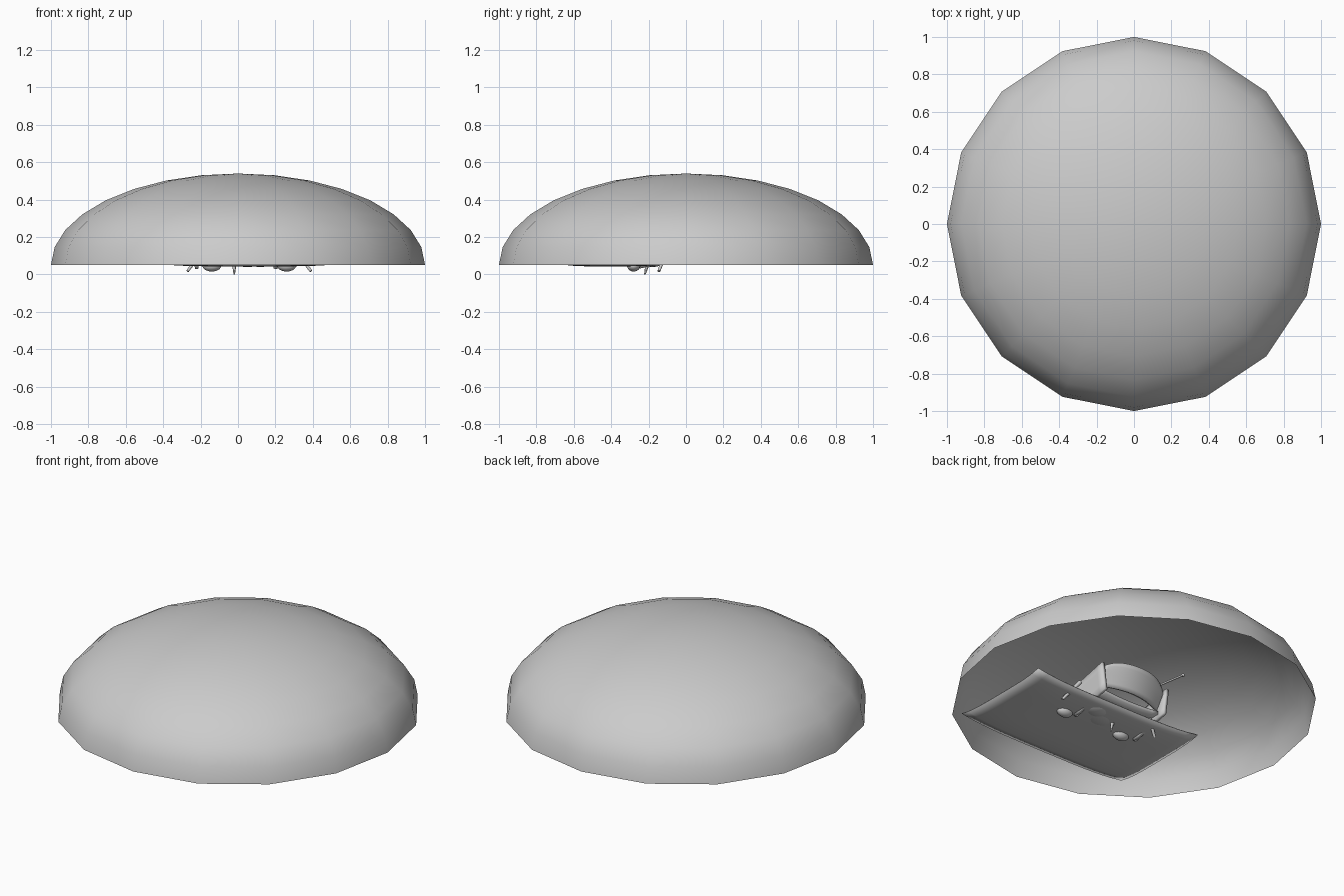
import bpy, bmesh, math
from mathutils import Vector

old = bpy.data.objects.get("Cube")
if old:
    bpy.data.objects.remove(old, do_unlink=True)

grey = bpy.data.materials.new("light_grey")
grey.use_nodes = True
grey.diffuse_color = (0.6, 0.6, 0.6, 1)
grey.node_tree.nodes["Principled BSDF"].inputs["Base Color"].default_value = (0.6, 0.6, 0.6, 1)


def finish(bm, name, angle=50):
    mesh = bpy.data.meshes.new(name)
    bm.to_mesh(mesh)
    bm.free()
    mesh.materials.append(grey)
    ob = bpy.data.objects.new(name, mesh)
    bpy.context.collection.objects.link(ob)
    bpy.ops.object.select_all(action="DESELECT")
    ob.select_set(True)
    bpy.context.view_layer.objects.active = ob
    bpy.ops.object.shade_smooth_by_angle(angle=math.radians(angle))
    return ob


def ball(name, centre, size):
    bm = bmesh.new()
    bmesh.ops.create_uvsphere(bm, u_segments=16, v_segments=10, radius=1)
    bmesh.ops.scale(bm, vec=size, verts=bm.verts)
    bmesh.ops.translate(bm, vec=centre, verts=bm.verts)
    return finish(bm, name)


def rod(name, start, end, r1, r2):
    a, b = Vector(start), Vector(end)
    bm = bmesh.new()
    bmesh.ops.create_cone(bm, cap_ends=True, segments=8, radius1=r1, radius2=r2, depth=(b - a).length)
    turn = (b - a).to_track_quat("Z", "Y").to_matrix()
    bmesh.ops.rotate(bm, matrix=turn, verts=bm.verts)
    bmesh.ops.translate(bm, vec=(a + b) / 2, verts=bm.verts)
    return finish(bm, name)


def sheet(name, shape, nu, nv, thickness=0):
    """Surface from shape(u, v) with u and v running from -1 to 1."""
    bm = bmesh.new()
    rows = [[bm.verts.new(shape(2 * i / nu - 1, 2 * j / nv - 1)) for j in range(nv + 1)]
            for i in range(nu + 1)]
    for i in range(nu):
        for j in range(nv):
            bm.faces.new((rows[i][j], rows[i + 1][j], rows[i + 1][j + 1], rows[i][j + 1]))
    ob = finish(bm, name)
    if thickness:
        mod = ob.modifiers.new("thickness", "SOLIDIFY")
        mod.thickness = thickness
        mod.offset = 0
    return ob


# Open half-sphere shell
bm = bmesh.new()
bmesh.ops.create_uvsphere(bm, u_segments=16, v_segments=16, radius=1)
bmesh.ops.delete(bm, geom=[v for v in bm.verts if v.co.z < -0.01], context="VERTS")
bmesh.ops.scale(bm, vec=(1, 1, 0.49), verts=bm.verts)
bmesh.ops.translate(bm, vec=(0, 0, 0.05), verts=bm.verts)
finish(bm, "dome", 80)

# Sagging floor sheet with raised edges
sheet("floor_sheet",
      lambda u, v: (0.06 + 0.57 * u, -0.39 + 0.325 * v, 0.045 + 0.025 * u ** 4 + 0.02 * v ** 4),
      16, 12, 0.004)

# Chair back, bowed and rounded at its top corners
sheet("chair_back",
      lambda u, v: (-0.01 + 0.22 * u * (1 - 0.1 * max(v, 0) ** 3),
                    0.01 - 0.06 * u * u + 0.03 * v,
                    0.21 + 0.07 * v - 0.03 * u ** 4 * (v + 1) / 2),
      14, 6, 0.02)
sheet("chair_seat",
      lambda u, v: (-0.01 + 0.22 * u, -0.18 + 0.13 * v, 0.1 + 0.015 * u * u),
      8, 4, 0.02)

# Arms, legs and feet on both sides
for side, s in (("right", -1), ("left", 1)):
    sheet(side + "_chair_side",
          lambda u, v, s=s: (-0.01 + s * (0.22 + 0.01 * v), -0.13 + 0.13 * u,
                             0.14 + 0.08 * v + 0.03 * u),
          6, 4, 0.02)
    rod(side + "_back_leg", (0.06 + s * 0.24, -0.1, 0.14), (0.06 + s * 0.33, -0.145, 0.018), 0.012, 0.008)
    ball(side + "_foot", (0.06 + s * 0.2, -0.28, 0.046), (0.05, 0.035, 0.03))

# Body resting just through the sheet, and its drooping edge
ball("body", (0.05, -0.235, 0.1), (0.16, 0.12, 0.06))
ball("body_fold", (0.12, -0.18, 0.085), (0.1, 0.08, 0.045))
rod("small_spike", (-0.02, -0.2, 0.08), (-0.02, -0.22, 0), 0.015, 0.004)

# Slim rod rising past the chair back
rod("thin_rod", (-0.2, -0.02, 0.27), (-0.35, 0, 0.38), 0.006, 0.006)
ball("rod_tip", (-0.35, 0, 0.38), (0.01, 0.01, 0.01))
